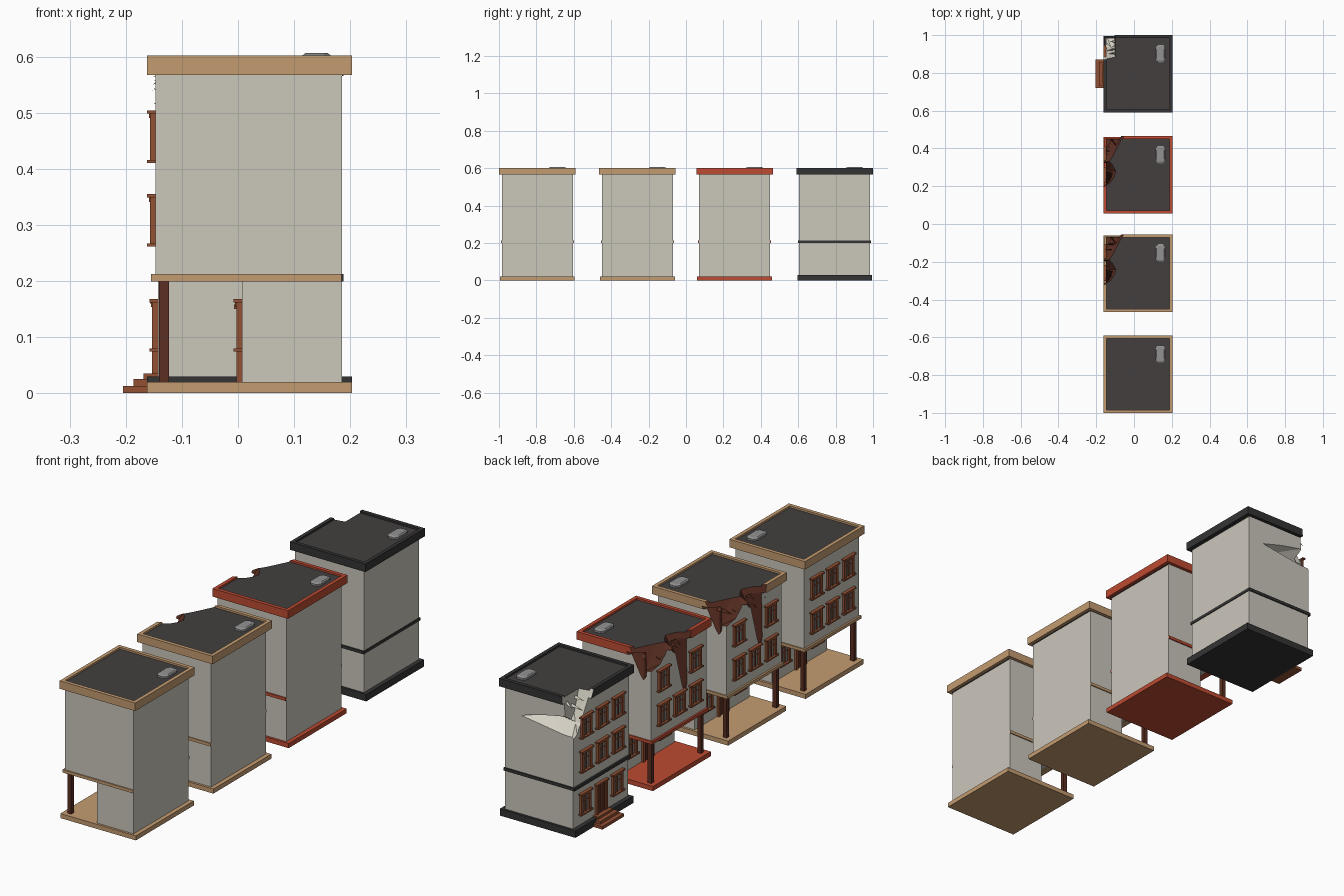
import bpy, bmesh, random
from mathutils import Vector

if "Cube" in bpy.data.objects:
    bpy.data.objects.remove(bpy.data.objects["Cube"])
random.seed(4)

def mat(name, r, g, b):
    m = bpy.data.materials.new(name)
    m.diffuse_color = (r, g, b, 1)
    m.use_nodes = True
    m.node_tree.nodes["Principled BSDF"].inputs["Base Color"].default_value = m.diffuse_color
    return m

WALL = mat("cream plaster", .60, .57, .50)
TAN = mat("tan trim", .55, .33, .165)
RED = mat("red trim", .51, .07, .032)
DARK = mat("charcoal trim", .036, .034, .036)
ROOF = mat("roof tar", .056, .049, .049)
WOOD = mat("window wood", .29, .08, .034)
BROWN = mat("dark timber", .105, .028, .016)
GREY = mat("vent grey", .29, .29, .29)
GLASS = mat("window glass", .22, .23, .22)
RUBBLE = mat("pale rubble", .66, .63, .55)

def finish(name, bm, *mats):
    bmesh.ops.recalc_face_normals(bm, faces=bm.faces)
    me = bpy.data.meshes.new(name)
    bm.to_mesh(me)
    bm.free()
    for m in mats:
        me.materials.append(m)
    ob = bpy.data.objects.new(name, me)
    bpy.context.collection.objects.link(ob)
    return ob

def add_box(bm, x0, x1, y0, y1, z0, z1, mi=0):
    vs = bmesh.ops.create_cube(bm, size=1)["verts"]
    for v in vs:
        v.co = ((x0 + x1) / 2 + v.co.x * (x1 - x0), (y0 + y1) / 2 + v.co.y * (y1 - y0),
                (z0 + z1) / 2 + v.co.z * (z1 - z0))
    for f in {f for v in vs for f in v.link_faces}:
        f.material_index = mi

def box(name, dims, *mats):
    bm = bmesh.new()
    add_box(bm, *dims)
    return finish(name, bm, *mats)

def ring(name, x0, x1, y0, y1, z0, z1, w, *mats):
    # rectangular frame: four corner loops bridged around its section
    bm = bmesh.new()
    loops = []
    for d, z in ((0, z0), (0, z1), (w, z1), (w, z0)):
        loops.append([bm.verts.new(p) for p in ((x0 + d, y0 + d, z), (x1 - d, y0 + d, z),
                                                (x1 - d, y1 - d, z), (x0 + d, y1 - d, z))])
    for a in range(4):
        for i in range(4):
            p, q, j = loops[a], loops[(a + 1) % 4], (i + 1) % 4
            bm.faces.new((p[i], p[j], q[j], q[i]))
    return finish(name, bm, *mats)

def add_hull(bm, pts, cy, mi=0):
    vs = [bm.verts.new((x, y + cy, z)) for x, y, z in pts]
    res = bmesh.ops.convex_hull(bm, input=vs)
    bad = [v for v in vs if v.is_valid and not v.link_faces]
    bmesh.ops.delete(bm, geom=bad, context='VERTS')
    for g in res["geom"]:
        if isinstance(g, bmesh.types.BMFace) and g.is_valid:
            g.material_index = mi

def carve(objs, hulls, cy):
    # bite jagged chunks out; slot 1 colours the broken faces
    for pts in hulls:
        bm = bmesh.new()
        add_hull(bm, pts, cy, 1)
        cutter = finish("cutter", bm, WALL, BROWN)
        cutter.hide_render = True
        for ob in objs:
            m = ob.modifiers.new("bite", 'BOOLEAN')
            m.operation, m.solver, m.object = 'DIFFERENCE', 'EXACT', cutter
            bpy.context.view_layer.objects.active = ob
            bpy.ops.object.modifier_apply(modifier=m.name)
        bpy.data.objects.remove(cutter)

def add_window(bm, x, y, z):
    # glass, jambs, cross bars, lintel and sill on a wall facing -x
    add_box(bm, x - .003, x + .002, y - .03, y + .03, z, z + .09, 1)
    for s in (-1, 1):
        add_box(bm, x - .010, x, y + s * .028 - .007, y + s * .028 + .007, z + .004, z + .088)
    add_box(bm, x - .007, x, y - .003, y + .003, z, z + .09)
    add_box(bm, x - .006, x, y - .03, y + .03, z + .05, z + .054)
    add_box(bm, x - .015, x, y - .042, y + .042, z + .086, z + .092)
    add_box(bm, x - .012, x, y - .03, y + .03, z + .078, z + .086)
    add_box(bm, x - .015, x, y - .042, y + .042, z - .002, z + .004)

def add_door(bm, x, y, z):
    add_box(bm, x - .005, x + .002, y - .026, y + .026, z, z + .13, 2)
    for s in (-1, 1):
        add_box(bm, x - .010, x, y + s * .03 - .007, y + s * .03 + .007, z, z + .135)
    add_box(bm, x - .014, x, y - .042, y + .042, z + .13, z + .138)
    add_box(bm, x - .008, x, y - .002, y + .002, z, z + .13)

TIMBER_BITES = [
    [(0, .25, .65), (-.09, .16, .65), (-.1, .05, .65), (-.2, 0, .65), (-.25, .25, .65),
     (-.2, .25, .51), (-.12, .19, .51), (-.16, .1, .53)],
    [(-.2, .1, .65), (-.1, .09, .65), (-.06, .02, .65), (-.09, -.03, .65), (-.2, -.1, .65),
     (-.17, .05, .53), (-.17, -.05, .51), (-.13, .02, .54)],
    [(-.2, .07, .57), (-.2, -.11, .57), (-.1, 0, .57), (-.2, -.045, .31), (-.135, -.045, .33)],
    [(-.2, .25, .585), (-.01, .25, .585), (-.08, .14, .57), (-.11, .25, .45), (-.11, .18, .47)],
]
RUBBLE_BITES = [
    [(.16, .22, .45), (0, .25, .5), (-.2, .25, .54), (-.2, .25, .38), (0, .25, .42),
     (-.16, .14, .47), (0, .13, .48)],
    [(-.1, .25, .65), (-.1, .07, .65), (-.2, .05, .65), (-.2, .25, .65), (-.2, .22, .36),
     (-.12, .25, .42), (-.2, .15, .52), (-.1, .12, .5)],
]

def building(n, cy, trim, bites, broken, porch):
    y0, y1 = cy - .19, cy + .19
    cut = broken or WALL
    # shell
    base_h = .02 if porch else .03
    box(f"base_slab_{n}", (-.162, .203, cy - .2, cy + .2, 0, base_h), trim)
    low_x = .007 if porch else -.143
    box(f"ground_floor_{n}", (low_x, .185, y0, y1, base_h, .2), WALL)
    upper = box(f"upper_floors_{n}", (-.147, .185, y0, y1, .2, .57), WALL, cut)
    band_x = .1845 if porch else .188
    ring(f"floor_band_{n}", -.155, band_x, y0 - .005, y1 + .005, .199, .212, .03, trim)
    # top
    cornice = ring(f"cornice_{n}", -.162, .203, cy - .205, cy + .205, .567, .602, .016, trim, cut)
    roof = box(f"roof_{n}", (-.147, .188, cy - .19, cy + .19, .565, .594), ROOF, cut)
    bm = bmesh.new()
    vent = []
    for z, s in ((.592, 1), (.602, 1), (.606, .8)):
        for x, y in ((.025, .03), (.015, .046)):
            vent += [(.14 + a * x * s, .107 + b * y * s, z) for a in (-1, 1) for b in (-1, 1)]
    add_hull(bm, vent, cy)
    finish(f"roof_vent_{n}", bm, GREY)
    # damage and splinters
    if bites:
        carve((upper, cornice, roof), bites, cy)
        bm = bmesh.new()
        for i in range(8 if porch else 4):
            y = -.07 + i * .032 if porch else .09 + i * .025
            z = random.uniform(.535, .575)
            tip = (random.uniform(-.155, -.13), y + random.uniform(-.02, .02), z - random.uniform(0, .03))
            add_hull(bm, [(-.08, y - .012, z), (-.08, y + .012, z), (-.085, y, z + .015), tip], cy)
        finish(f"splinters_{n}", bm, broken)
    # windows and door
    bm = bmesh.new()
    for col in (-.11, 0, .11):
        for z in (.263, .412):
            if not (porch and bites and col == 0 and z > .4):
                add_window(bm, -.147, cy + col, z)
        if col:
            add_window(bm, low_x, cy + col, .076)
    add_door(bm, low_x, cy, base_h)
    finish(f"windows_and_door_{n}", bm, WOOD, GLASS, BROWN)
    # porch posts or entrance steps
    bm = bmesh.new()
    if porch:
        for s in (-1, 1):
            add_box(bm, -.141, -.123, cy + s * .172 - .009, cy + s * .172 + .009, .02, .2)
        finish(f"porch_posts_{n}", bm, BROWN)
    else:
        for x, w, z0, z1 in ((-.205, .075, 0, .013), (-.186, .062, .013, .025), (-.168, .05, .025, .035)):
            add_box(bm, x, -.143, cy - w, cy + w, z0, z1)
        finish(f"entrance_steps_{n}", bm, WOOD)

building(1, -.795, TAN, None, None, True)
building(2, -.26, TAN, TIMBER_BITES, BROWN, True)
building(3, .26, RED, TIMBER_BITES, BROWN, True)
building(4, .795, DARK, RUBBLE_BITES, RUBBLE, False)
